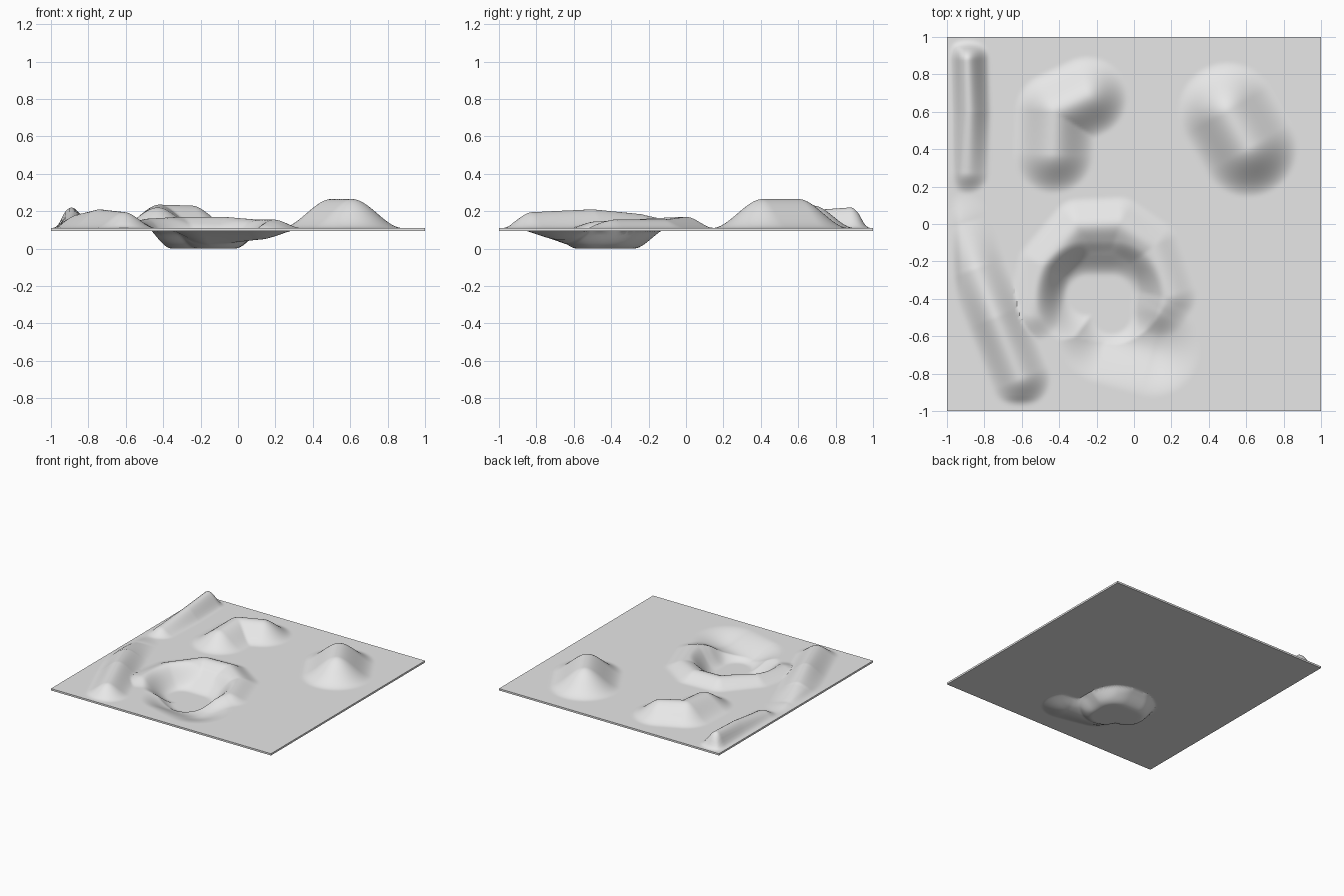
import bpy, bmesh, math
from mathutils import Vector

cube = bpy.data.objects.get("Cube")
if cube:
    bpy.data.objects.remove(cube)

GROUND, UNDERSIDE, SKIN = 0.11, 0.095, 0.003
CELLS = 160

# Brush strokes: (inner radius, outer radius, path of (x, y, height))
raised = {
    "right_hill": (0.0, 0.27, [(0.50, 0.60, 0.155), (0.61, 0.41, 0.155)]),
    "middle_hill": (0.0, 0.22, [(-0.43, 0.38, 0.11), (-0.42, 0.60, 0.125), (-0.25, 0.68, 0.12)]),
    "back_ridge": (0.0, 0.12, [(-0.89, 0.28, 0.05), (-0.88, 0.60, 0.09), (-0.89, 0.88, 0.11)]),
    "front_ridge": (0.0, 0.17, [(-0.92, 0.0, 0.02), (-0.84, -0.25, 0.075),
                                (-0.74, -0.50, 0.10), (-0.61, -0.82, 0.085)]),
    "basin_rim": (0.0, 0.15, [(-0.54, -0.48, 0.035), (-0.48, -0.22, 0.05), (-0.30, -0.01, 0.06),
                              (-0.08, 0.0, 0.06), (0.10, -0.12, 0.045), (0.19, -0.38, 0.045),
                              (0.14, -0.46, 0.03)]),
}
sunken = {
    "basin_floor": (0.10, 0.29, [(-0.25, -0.38, 0.107), (-0.12, -0.38, 0.107), (-0.12, -0.48, 0.107)]),
    "basin_outlet": (0.0, 0.26, [(-0.15, -0.60, 0.09), (0.10, -0.67, 0.06)]),
}


def smooth(t):
    t = min(max(t, 0.0), 1.0)
    return t * t * (3 - 2 * t)


def stroke(x, y, inner, outer, path):
    """Height of a soft brush stroke at a point."""
    best = 0.0
    p = Vector((x, y))
    for a, b in zip(path, path[1:]):
        start, along = Vector(a[:2]), Vector(b[:2]) - Vector(a[:2])
        t = min(max((p - start).dot(along) / along.length_squared, 0.0), 1.0)
        dist = (p - start - along * t).length
        fall = smooth((outer - dist) / (outer - inner))
        best = max(best, fall * (a[2] + (b[2] - a[2]) * t))
    return best


def height(x, y):
    up = max(stroke(x, y, *s) for s in raised.values())
    down = max(stroke(x, y, *s) for s in sunken.values())
    edge = smooth((1 - max(abs(x), abs(y))) / 0.08)
    return GROUND + (up - down) * edge


# Sculpted top sheet
bm = bmesh.new()
bmesh.ops.create_grid(bm, x_segments=CELLS, y_segments=CELLS, size=1)
top = list(bm.verts)
rim_edges = [e for e in bm.edges if e.is_boundary]
for v in top:
    v.co.z = height(v.co.x, v.co.y)

# Flat underside that follows the basin where it hangs through
copy = bmesh.ops.duplicate(bm, geom=bm.verts[:] + bm.edges[:] + bm.faces[:])
twin = copy["vert_map"]
for v in top:
    twin[v].co.z = min(UNDERSIDE, v.co.z - SKIN)

# Slab sides
for e in rim_edges:
    a, b = e.verts
    bm.faces.new((a, b, twin[b], twin[a]))
bmesh.ops.recalc_face_normals(bm, faces=bm.faces[:])

mesh = bpy.data.meshes.new("terrain_slab")
bm.to_mesh(mesh)
bm.free()
terrain = bpy.data.objects.new("terrain_slab", mesh)
bpy.context.collection.objects.link(terrain)

# Plain grey
grey = bpy.data.materials.new("plain_grey")
grey.use_nodes = True
colour = (0.8, 0.8, 0.8, 1)
grey.diffuse_color = colour
grey.node_tree.nodes["Principled BSDF"].inputs["Base Color"].default_value = colour
mesh.materials.append(grey)

bpy.ops.object.select_all(action="DESELECT")
terrain.select_set(True)
bpy.context.view_layer.objects.active = terrain
bpy.ops.object.shade_smooth_by_angle(angle=math.radians(30))
